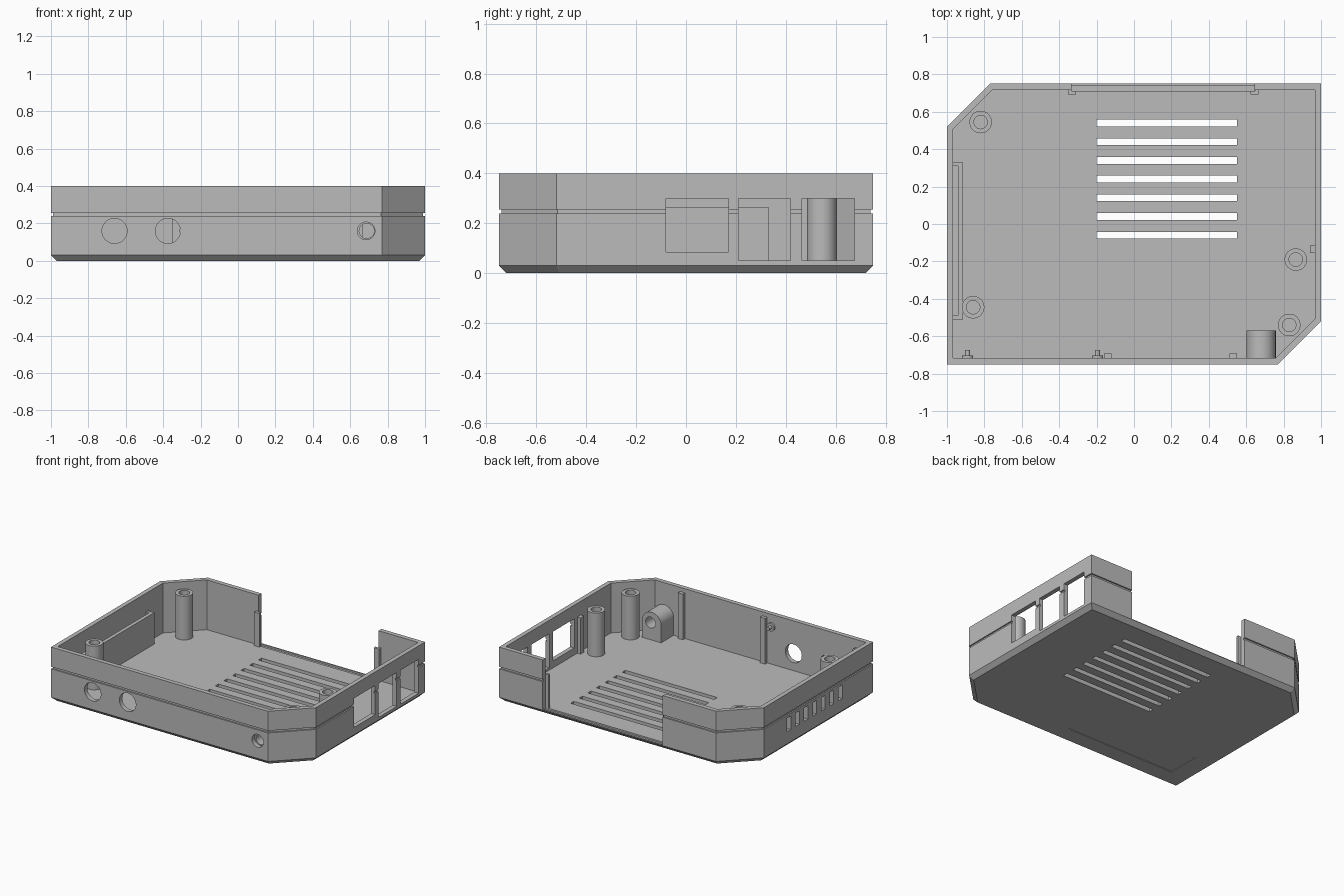
import bpy, bmesh, math
from mathutils import Matrix, Vector

if "Cube" in bpy.data.objects:
    bpy.data.objects.remove(bpy.data.objects["Cube"])

grey = bpy.data.materials.new("case grey")
grey.diffuse_color = (0.5, 0.5, 0.5, 1)
grey.use_nodes = True
grey.node_tree.nodes["Principled BSDF"].inputs["Base Color"].default_value = grey.diffuse_color

WALL, FLOOR, TOP = 0.033, 0.033, 0.4
T = math.tan(math.radians(22.5))


def finish(bm, name, smooth=False):
    bmesh.ops.recalc_face_normals(bm, faces=bm.faces)
    me = bpy.data.meshes.new(name)
    bm.to_mesh(me)
    bm.free()
    me.materials.append(grey)
    ob = bpy.data.objects.new(name, me)
    bpy.context.collection.objects.link(ob)
    if smooth:
        shade(ob)
    return ob


def shade(ob):
    bpy.ops.object.select_all(action='DESELECT')
    ob.select_set(True)
    bpy.context.view_layer.objects.active = ob
    bpy.ops.object.shade_smooth_by_angle(angle=math.radians(30))


def add_box(bm, x0, x1, y0, y1, z0, z1):
    m = Matrix.Translation(((x0 + x1) / 2, (y0 + y1) / 2, (z0 + z1) / 2))
    m = m @ Matrix.Diagonal((x1 - x0, y1 - y0, z1 - z0, 1))
    bmesh.ops.create_cube(bm, size=1, matrix=m)


def add_rod_y(bm, x, z, r, y0, y1, n=40):
    m = Matrix.Translation((x, (y0 + y1) / 2, z)) @ Matrix.Rotation(math.pi / 2, 4, 'X')
    bmesh.ops.create_cone(bm, cap_ends=True, segments=n, radius1=r, radius2=r,
                          depth=y1 - y0, matrix=m)


def box(name, *dims):
    bm = bmesh.new()
    add_box(bm, *dims)
    return finish(bm, name)


def cut(ob, cutter):
    mod = ob.modifiers.new("cut", 'BOOLEAN')
    mod.operation, mod.solver, mod.object = 'DIFFERENCE', 'EXACT', cutter
    bpy.context.view_layer.objects.active = ob
    bpy.ops.object.modifier_apply(modifier=mod.name)
    bpy.data.objects.remove(cutter)


def outline(d):
    """Six-sided plan, inset by d, with two opposite corners clipped."""
    half = [(-1 + d, -0.75 + d), (0.77 - d * T, -0.75 + d), (1 - d, -0.52 + d * T)]
    return half + [(-x, -y) for x, y in half]


# Shell: inset/height profile lofted around the plan
bm = bmesh.new()
profile = [(0.03, 0), (0, 0.03), (0, 0.24), (0.01, 0.24), (0.01, 0.256), (0, 0.256),
           (0, TOP), (WALL, TOP), (WALL, FLOOR)]
rings = [[bm.verts.new((x, y, z)) for x, y in outline(d)] for d, z in profile]
for a, b in zip(rings, rings[1:]):
    for i in range(6):
        j = (i + 1) % 6
        bm.faces.new((a[i], a[j], b[j], b[i]))
bm.faces.new(rings[0])
bm.faces.new(rings[-1])
shell = finish(bm, "case_shell")

# Openings in the shell
bm = bmesh.new()
for i in range(7):                                   # floor vents
    y = 0.54 - 0.1 * i
    add_box(bm, -0.2, 0.55, y - 0.018, y + 0.018, -0.1, 0.1)
for i in range(7):                                   # left wall vents
    y = 0.23 - 0.1 * i
    add_box(bm, -1.1, -0.955, y - 0.022, y + 0.022, 0.12, 0.22)
for y0, y1, z0 in ((-0.08, 0.17, 0.085), (0.21, 0.42, 0.05), (0.465, 0.675, 0.05)):
    add_box(bm, 0.93, 1.1, y0, y1, z0, 0.3)          # right wall ports
for x, r in ((-0.66, 0.067), (-0.375, 0.067), (0.685, 0.047)):
    add_rod_y(bm, x, 0.16, r, -0.85, -0.7)           # front round holes
add_box(bm, -0.335, 0.645, 0.70, 0.85, FLOOR + 0.001, 0.5)   # back opening
add_box(bm, -0.83, 0.066, -0.6, -0.35, -0.05, 0.004)  # underside label recess
cut(shell, finish(bm, "shell_cutter"))

# Panel seat groove in the sill of the back opening
cut(shell, box("sill_cutter", -0.335, 0.645, 0.708, 0.74, 0.022, 0.06))
shade(shell)

# Screw posts: hollow tubes
for k, (x, y) in enumerate(((-0.82, 0.545), (-0.86, -0.445), (0.865, -0.19), (0.83, -0.54))):
    bm = bmesh.new()
    n, prof = 32, ((0.06, FLOOR - 0.005), (0.06, 0.355), (0.036, 0.355), (0.036, FLOOR - 0.005))
    loops = [[bm.verts.new((x + r * math.cos(2 * math.pi * i / n),
                            y + r * math.sin(2 * math.pi * i / n), z)) for i in range(n)]
             for r, z in prof]
    for a, b in zip(loops, loops[1:] + loops[:1]):
        for i in range(n):
            j = (i + 1) % n
            bm.faces.new((a[i], a[j], b[j], b[i]))
    finish(bm, f"screw_post_{k + 1}", True)

# Arched socket block behind the small front hole
bm = bmesh.new()
cx, r = 0.68, 0.078
pts = [(cx - r, FLOOR - 0.003)] + [(cx - r * math.cos(math.pi * i / 24), 0.16 + r * math.sin(math.pi * i / 24))
                                   for i in range(25)] + [(cx + r, FLOOR - 0.003)]
face = bm.faces.new([bm.verts.new((x, -0.718, z)) for x, z in pts])
ext = bmesh.ops.extrude_face_region(bm, geom=[face])["geom"]
bmesh.ops.translate(bm, verts=[v for v in ext if isinstance(v, bmesh.types.BMVert)], vec=Vector((0, 0.148, 0)))
block = finish(bm, "socket_block")
bm = bmesh.new()
add_rod_y(bm, 0.688, 0.16, 0.04, -0.8, -0.5)
cut(block, finish(bm, "socket_cutter"))
shade(block)

# Pocket along the left wall
z0 = FLOOR - 0.003
box("pocket_plate", -0.94, -0.913, -0.51, 0.33, z0, 0.265)
box("pocket_end_front", -0.97, -0.94, -0.51, -0.49, z0, 0.265)
box("pocket_end_back", -0.97, -0.94, 0.31, 0.33, z0, 0.265)

# Wall ribs and guides beside the back opening
for x in (-0.14, 0.53):
    box("front_rib", x - 0.02, x + 0.02, -0.72, -0.692, z0, 0.37)
box("right_rib", 0.94, 0.97, -0.155, -0.115, z0, 0.3)
for x in (-0.332, 0.645):
    box("opening_guide", x - 0.021, x + 0.021, 0.692, 0.71, z0, 0.28)
    s = -1 if x < 0 else 1
    box("guide_web", x + s * 0.003, x + s * 0.021, 0.708, 0.72, z0, 0.28)

# Small pegs on the front wall
for x in (-0.89, -0.195):
    bm = bmesh.new()
    add_rod_y(bm, x, 0.31, 0.03, -0.72, -0.703, 24)
    add_rod_y(bm, x, 0.31, 0.013, -0.706, -0.675, 24)
    finish(bm, "wall_peg", True)
